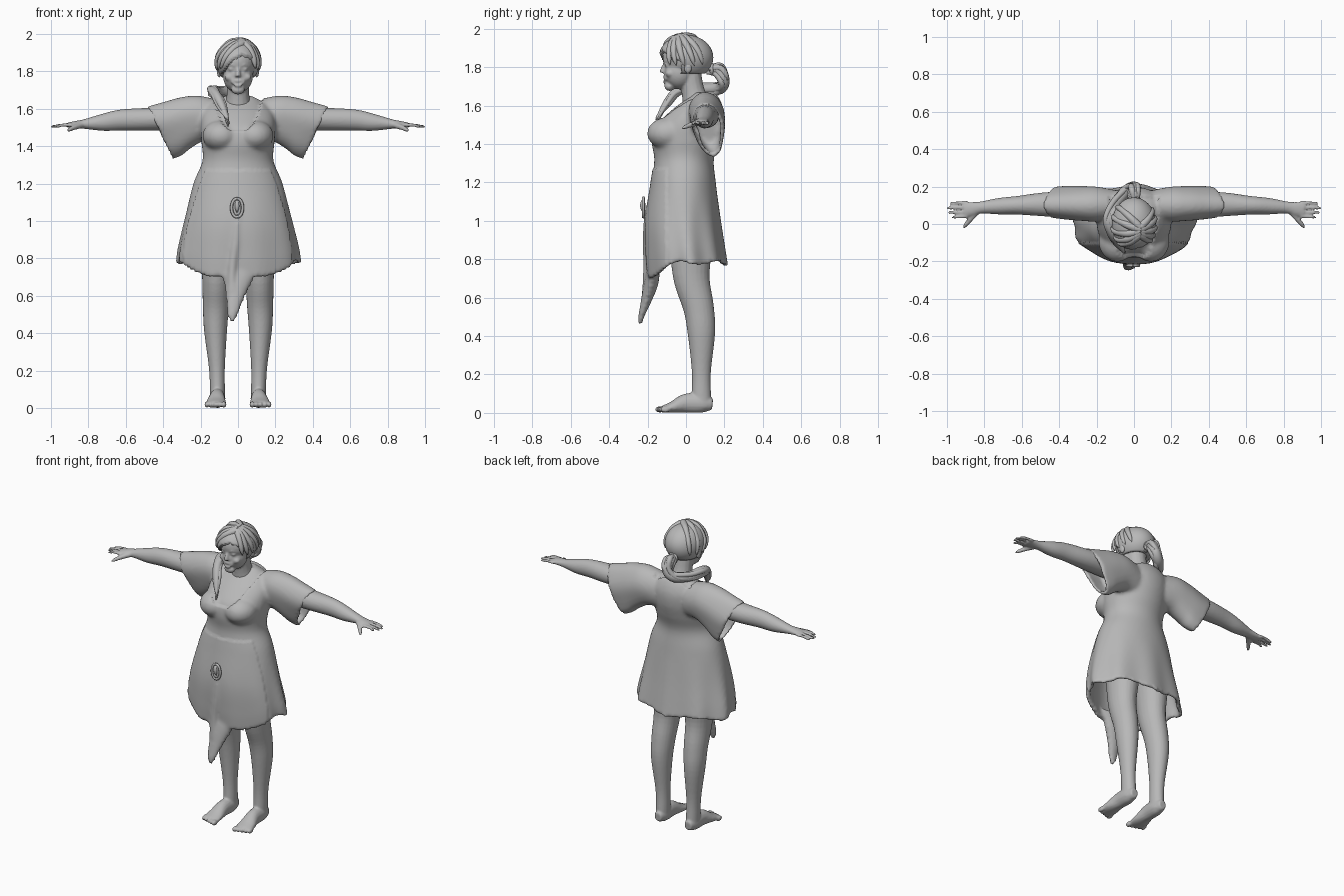
import bpy, bmesh, math
from mathutils import Vector, Matrix

cube = bpy.data.objects.get("Cube")
if cube:
    bpy.data.objects.remove(cube, do_unlink=True)

GREY = (0.48, 0.48, 0.48, 1)
clay = bpy.data.materials.new("clay_grey")
clay.use_nodes = True
clay.diffuse_color = GREY
shader = clay.node_tree.nodes["Principled BSDF"]
shader.inputs["Base Color"].default_value = GREY
shader.inputs["Roughness"].default_value = 0.7


def spline(rows, steps=5):
    """Smooth interpolation through rows of numbers."""
    out = []
    for i in range(len(rows) - 1):
        a, b, c, d = (rows[min(max(i + k, 0), len(rows) - 1)] for k in (-1, 0, 1, 2))
        for s in range(steps):
            t = s / steps
            out.append([0.5 * (2 * q + (r - p) * t + (2 * p - 5 * q + 4 * r - w) * t * t
                               + (3 * q - p - 3 * r + w) * t ** 3)
                        for p, q, r, w in zip(a, b, c, d)])
    return out + [list(rows[-1])]


def loft(bm, rings, hollow=0, thick=0.02):
    """Closed skin over rings; hollow rings at the end fold back inside."""
    rings = list(rings)
    if hollow:
        for ring in rings[:-hollow - 1:-1]:
            mid = sum(ring, Vector()) / len(ring)
            rings.append([p - (p - mid).normalized() * thick for p in ring])
    loops = [[bm.verts.new(p) for p in ring] for ring in rings]
    n = len(loops[0])
    for a, b in zip(loops, loops[1:]):
        for i in range(n):
            bm.faces.new((a[i], a[(i + 1) % n], b[(i + 1) % n], b[i]))
    bm.faces.new(loops[0][::-1])
    bm.faces.new(loops[-1])


def tube(bm, rows, ref=(0, 0, 1), n=16):
    """Tube through rows of x, y, z, side radius, radius along ref."""
    rows = [r if len(r) == 5 else (*r, r[3]) for r in rows]
    rows = spline(rows)
    rings = []
    for i, (x, y, z, ru, rv) in enumerate(rows):
        t = Vector(rows[min(i + 1, len(rows) - 1)][:3]) - Vector(rows[max(i - 1, 0)][:3])
        u = t.cross(Vector(ref)).normalized()
        v = u.cross(t).normalized()
        rings.append([Vector((x, y, z)) + u * ru * math.cos(k * math.tau / n)
                      + v * rv * math.sin(k * math.tau / n) for k in range(n)])
    loft(bm, rings)


def ball(bm, centre, radii, seg=32):
    m = Matrix.Translation(centre) @ Matrix.Diagonal((*radii, 1))
    return bmesh.ops.create_uvsphere(bm, u_segments=seg, v_segments=seg // 2,
                                     radius=1, matrix=m)["verts"]


def finish(bm, name, voxel=0, relax=0):
    """Turn the parts into one smooth object, fused when voxel is set."""
    bmesh.ops.recalc_face_normals(bm, faces=bm.faces)
    mesh = bpy.data.meshes.new(name)
    bm.to_mesh(mesh)
    bm.free()
    ob = bpy.data.objects.new(name, mesh)
    bpy.context.collection.objects.link(ob)
    if voxel:
        rm = ob.modifiers.new("fuse", "REMESH")
        rm.mode, rm.voxel_size = "VOXEL", voxel
        sm = ob.modifiers.new("relax", "SMOOTH")
        sm.factor, sm.iterations = 0.5, relax
        deps = bpy.context.evaluated_depsgraph_get()
        mesh = bpy.data.meshes.new_from_object(ob.evaluated_get(deps))
        ob.modifiers.clear()
        ob.data = mesh
    mesh.materials.clear()
    mesh.materials.append(clay)
    mesh.polygons.foreach_set("use_smooth", [True] * len(mesh.polygons))
    mesh.update()
    return ob


# Body: head, neck, arms, hands, legs and feet
bm = bmesh.new()
ball(bm, (0, 0, 1.85), (0.1, 0.122, 0.105))
ball(bm, (0, -0.035, 1.775), (0.08, 0.08, 0.09))
ball(bm, (0, -0.085, 1.7), (0.035, 0.027, 0.024))
tube(bm, [(0, -0.105, 1.825, 0.01), (0, -0.121, 1.79, 0.012), (0, -0.122, 1.772, 0.016)], (0, 1, 0))
tube(bm, [(0, 0.07, 1.56, 0.09), (0, 0.04, 1.66, 0.062), (0, 0.02, 1.76, 0.06)], (0, 1, 0))
# smiling lips
for dz, drop in ((0.004, 0.008), (-0.007, 0.022)):
    tube(bm, [(x, -0.113 + 8 * x * x, 1.752 + dz - drop * (1 - (x / 0.034) ** 2), 0.007)
              for x in (-0.034, -0.015, 0, 0.015, 0.034)], n=8)
for s in (1, -1):
    ball(bm, (s * 0.045, -0.083, 1.768), (0.027, 0.024, 0.022))
    ball(bm, (s * 0.035, -0.1, 1.812), (0.016, 0.012, 0.01))
    tube(bm, [(s * 0.016, -0.112, 1.83, 0.007), (s * 0.036, -0.108, 1.836, 0.007),
              (s * 0.06, -0.09, 1.828, 0.005)], n=8)
    ball(bm, (s * 0.1, 0.01, 1.8), (0.013, 0.022, 0.034))
    # arm
    tube(bm, [(s * 0.2, 0.1, 1.56, 0.075, 0.07), (s * 0.45, 0.105, 1.545, 0.066, 0.062),
              (s * 0.62, 0.1, 1.54, 0.05, 0.056), (s * 0.72, 0.095, 1.527, 0.044, 0.046),
              (s * 0.82, 0.088, 1.518, 0.032, 0.026), (s * 0.87, 0.08, 1.515, 0.038, 0.019),
              (s * 0.91, 0.076, 1.512, 0.04, 0.014)], n=24)
    for i, tip in enumerate((0.975, 0.995, 1.0, 0.985)):
        y = 0.04 + 0.025 * i
        tube(bm, [(s * 0.89, y, 1.513, 0.01), (s * 0.94, y - 0.002, 1.512, 0.009),
                  (s * (tip - 0.012), y - 0.004, 1.505, 0.008), (s * tip, y - 0.005, 1.502, 0.005)], n=10)
    tube(bm, [(s * 0.84, 0.065, 1.512, 0.017), (s * 0.875, 0.025, 1.5, 0.014),
              (s * 0.9, -0.005, 1.488, 0.011), (s * 0.91, -0.022, 1.48, 0.006)], n=10)
    # leg and foot
    tube(bm, [(s * 0.11, 0.03, 0.95, 0.1, 0.12), (s * 0.115, 0.027, 0.72, 0.078, 0.096),
              (s * 0.118, 0.065, 0.55, 0.07, 0.08), (s * 0.12, 0.08, 0.42, 0.062, 0.072),
              (s * 0.113, 0.08, 0.22, 0.043, 0.05), (s * 0.11, 0.08, 0.1, 0.04, 0.05),
              (s * 0.11, 0.08, 0.03, 0.04, 0.055)], (0, 1, 0), 24)
    tube(bm, [(s * 0.11, 0.138, 0.045, 0.025, 0.03), (s * 0.11, 0.08, 0.05, 0.042, 0.05),
              (s * 0.112, 0.0, 0.05, 0.042, 0.05), (s * 0.117, -0.07, 0.03, 0.053, 0.03),
              (s * 0.119, -0.12, 0.02, 0.055, 0.018)])
    for i in range(5):
        ball(bm, (s * (0.076 + 0.023 * i), -0.136 + 0.007 * i, 0.018),
             (0.015 if i == 0 else 0.011, 0.026, 0.017), 16)
for v in bm.verts:
    v.co.z = max(v.co.z, 0)
finish(bm, "body", 0.0068, 2)

# Dress: hollow skirt and bodice from rows of height, half width, front, back
bm = bmesh.new()
profile = spline([(1.68, 0.08, 0.03, 0.12), (1.65, 0.13, 0.0, 0.165), (1.58, 0.19, -0.09, 0.195),
                  (1.5, 0.2, -0.165, 0.195), (1.42, 0.195, -0.18, 0.175), (1.32, 0.19, -0.165, 0.145),
                  (1.2, 0.238, -0.18, 0.155), (1.0, 0.288, -0.21, 0.18),
                  (0.86, 0.32, -0.207, 0.2), (0.78, 0.33, -0.198, 0.212)], 6)
rings, N = [], 96
for z, hw, yf, yb in profile:
    hem = min(max((1.15 - z) / 0.37, 0), 1)
    ring = []
    for k in range(N):
        a = k * math.tau / N
        fold = 1 + 0.035 * hem * math.sin(9 * a + 0.6) * (0.4 if math.sin(a) < -0.5 else 1)
        drop = hem ** 3 * (0.085 * max(0, -math.sin(a)) ** 2 + 0.012 * math.sin(5 * a))
        ring.append(Vector((hw * fold * math.cos(a),
                            (yf + yb) / 2 + (yb - yf) / 2 * fold * math.sin(a), z - drop)))
    rings.append(ring)
loft(bm, rings, 22, 0.024)
for s in (1, -1):
    ball(bm, (s * 0.09, -0.09, 1.455), (0.1, 0.112, 0.085))
    # draped sleeve from rows of top x, z, bottom x, z, half depth
    sleeve = spline([(0.04, 1.63, 0.06, 1.42, 0.07), (0.2, 1.668, 0.17, 1.43, 0.095),
                     (0.3, 1.662, 0.25, 1.39, 0.098), (0.4, 1.635, 0.3, 1.35, 0.096),
                     (0.485, 1.612, 0.35, 1.33, 0.09)])
    rings = []
    for i, (xt, zt, xb, zb, d) in enumerate(sleeve):
        w = i / len(sleeve)
        ring = []
        for k in range(48):
            a = k * math.tau / 48
            c = (1 + math.cos(a)) / 2
            wave = 1 + 0.05 * w * math.sin(5 * a + 1)
            pinch = 1 - 0.3 * w * (1 - c)
            ring.append(Vector((s * (xb + (xt - xb) * c),
                                0.1 + 0.045 * w * (1 - c) + d * pinch * wave * math.sin(a),
                                zb + (zt - zb) * c)))
        rings.append(ring)
    loft(bm, rings, 10, 0.022)
# hanging front point and the fold running down to it
tube(bm, [(0, -0.165, 0.76, 0.12, 0.03), (-0.003, -0.178, 0.68, 0.075, 0.035),
          (-0.017, -0.203, 0.59, 0.045, 0.026), (-0.03, -0.228, 0.51, 0.03, 0.014),
          (-0.032, -0.237, 0.465, 0.012, 0.009)], (0, 1, 0))
tube(bm, [(0, -0.2, 1.06, 0.012), (-0.012, -0.208, 0.9, 0.014), (-0.03, -0.205, 0.75, 0.014),
          (-0.035, -0.215, 0.62, 0.012)], (0, 1, 0))
dress = finish(bm, "dress", 0.012, 3)
# recessed neckline and raised front panel
normals = [v.normal.copy() for v in dress.data.vertices]
for v, nrm in zip(dress.data.vertices, normals):
    x, y, z = v.co
    if z > 1.485 + 0.16 * (abs(x) / 0.13) ** 3 and y < 0.15:
        v.co -= nrm * 0.013
    elif z < 1.27 and y < -0.1 and nrm.y < -0.1:
        v.co += nrm * 0.005
dress.data.update()

# Knotted ornament on the front
bm = bmesh.new()
for s in (1, -1):
    for r, h in ((0.03, 0.05), (0.014, 0.035)):
        tube(bm, [(-0.005 + s * r * math.sin(t * math.pi / 6), -0.222,
                   1.07 + h * math.cos(t * math.pi / 6), 0.008) for t in range(7)], (0, 1, 0), 8)
ball(bm, (-0.005, -0.225, 1.08), (0.013, 0.014, 0.03), 16)
finish(bm, "front_knot")

# Hair cap, tucked under the skin around the face and nape
bm = bmesh.new()
C, R = Vector((0, 0, 1.85)), Vector((0.118, 0.142, 0.118))
for v in ball(bm, C, R, 64):
    x, y, z = v.co
    if (y < -0.03 and z < 1.885 - 8 * (x - 0.03) ** 2) or z < 1.765:
        v.co = C + (v.co - C) * 0.78
# swept locks from the side parting
for s in (1, -1):
    for y in (-0.75, -0.4, -0.05, 0.35, 0.8):
        start, end = Vector((0.3, -0.3 + 0.2 * y, 1)).normalized(), Vector((s, y, -0.4)).normalized()
        rows = []
        for i in range(6):
            t = i / 5
            d = start.lerp(end, t).normalized() * (0.93 + 0.1 * t ** 3)
            rows.append((*(C + Vector(a * b for a, b in zip(d, R))), 0.022 * (1 - t) ** 0.5 + 0.002))
        tube(bm, rows, (0, 1, 0), 10)
finish(bm, "hair")

# Tied tail of hair wrapping over the right shoulder
bm = bmesh.new()
path = [(0, 0.12, 1.79, 0.022), (0.0, 0.17, 1.785, 0.032), (0.0, 0.195, 1.73, 0.032),
        (-0.04, 0.175, 1.69, 0.032), (-0.105, 0.1, 1.685, 0.03), (-0.135, 0.02, 1.695, 0.028),
        (-0.115, -0.05, 1.67, 0.025), (-0.085, -0.1, 1.61, 0.022), (-0.05, -0.155, 1.53, 0.004)]
tube(bm, path)
for k in range(4):
    strand = []
    for i, (x, y, z, r) in enumerate(path):
        a = k * math.tau / 4 + i * 0.5
        strand.append((x + 0.7 * r * math.cos(a), y + 0.5 * r * math.sin(a),
                       z + 0.7 * r * math.sin(a) - (0.012 * k - 0.01) * (i == 8), 0.5 * r + 0.001))
    tube(bm, strand, n=10)
ball(bm, (0, 0.135, 1.79), (0.035, 0.014, 0.035), 16)
finish(bm, "hair_tail")
